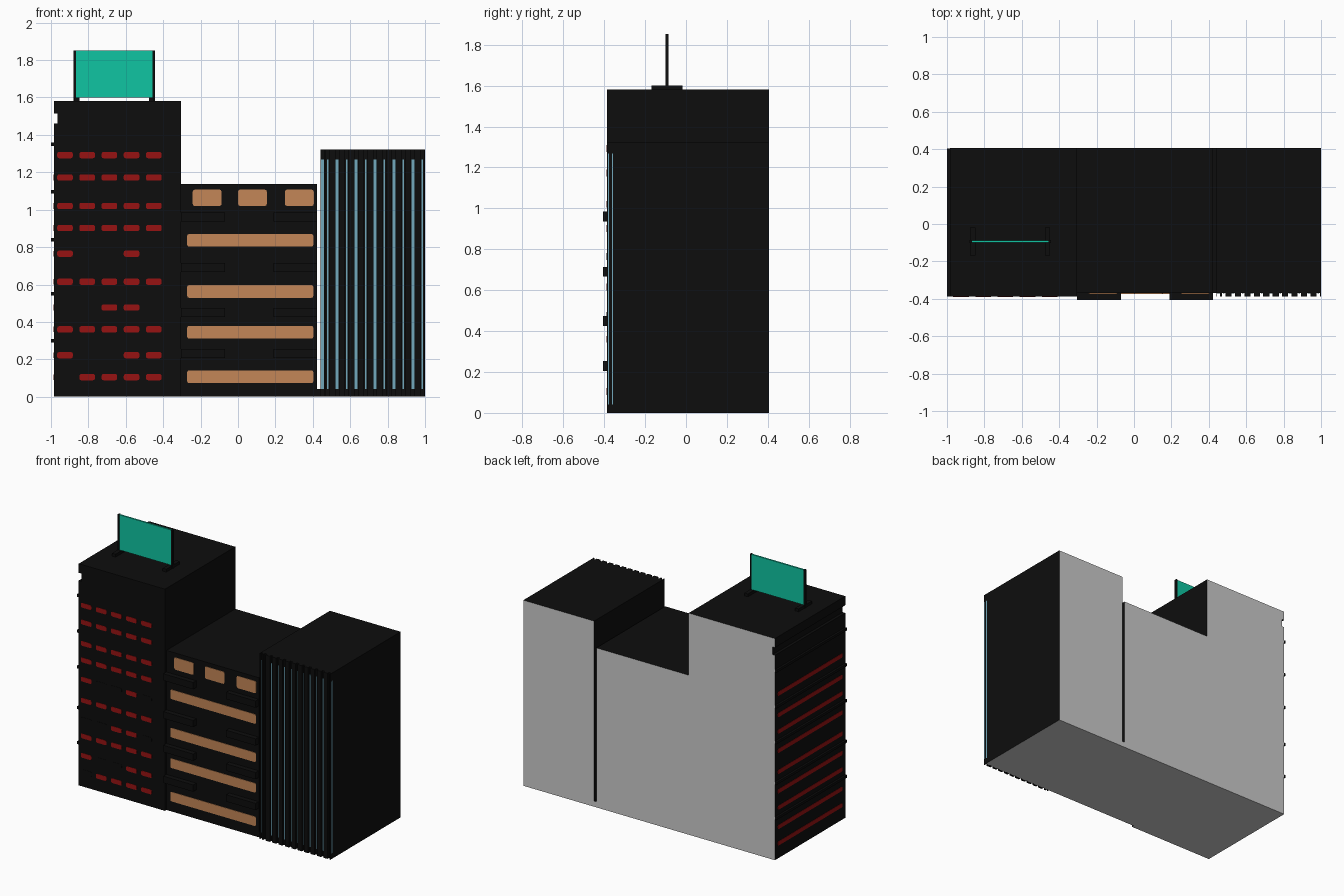
import bpy, bmesh

cube = bpy.data.objects.get("Cube")
if cube:
    bpy.data.objects.remove(cube)


def material(name, rgb):
    m = bpy.data.materials.new(name)
    m.use_nodes = True
    m.diffuse_color = (*rgb, 1)
    m.node_tree.nodes["Principled BSDF"].inputs["Base Color"].default_value = (*rgb, 1)
    return m


BLACK = material("black", (0.004, 0.004, 0.004))
GREY = material("pale grey", (0.6, 0.6, 0.6))
RED = material("red", (0.31, 0.006, 0.006))
TAN = material("tan", (0.55, 0.24, 0.095))
BLUE = material("pale blue", (0.17, 0.40, 0.51))
TEAL = material("teal", (0.005, 0.56, 0.36))

BACK = 0.405      # rear wall
TOWER_Y = -0.387  # front of the tall tower and of the fins
WALL_Y = -0.37    # front of the lower buildings


def finish(name, bm, mats):
    bmesh.ops.recalc_face_normals(bm, faces=bm.faces)
    mesh = bpy.data.meshes.new(name)
    bm.to_mesh(mesh)
    bm.free()
    for m in mats:
        mesh.materials.append(m)
    ob = bpy.data.objects.new(name, mesh)
    bpy.context.collection.objects.link(ob)
    return ob


def block(name, outline, front):
    """Extrude an x-z outline to the rear wall; rear and underside are grey."""
    bm = bmesh.new()
    face = bm.faces.new([bm.verts.new((x, front, z)) for x, z in outline])
    new = bmesh.ops.extrude_face_region(bm, geom=[face])["geom"]
    for v in new:
        if isinstance(v, bmesh.types.BMVert):
            v.co.y = BACK
    for f in bm.faces:
        c = f.calc_center_median()
        if c.y > BACK - 0.001 or c.z < 0.001:
            f.material_index = 1
    return finish(name, bm, [BLACK, GREY])


def boxes(name, spans, mat, round_axis=None, radius=0.01):
    """Join boxes given as (x0, x1, y0, y1, z0, z1); optionally round edges along an axis."""
    bm = bmesh.new()
    for x0, x1, y0, y1, z0, z1 in spans:
        verts = bmesh.ops.create_cube(bm, size=1)["verts"]
        for v in verts:
            v.co = (x1 if v.co.x > 0 else x0,
                    y1 if v.co.y > 0 else y0,
                    z1 if v.co.z > 0 else z0)
    if round_axis is not None:
        edges = []
        for e in bm.edges:
            d = e.verts[0].co - e.verts[1].co
            if abs(d[round_axis]) > d.length * 0.99:
                edges.append(e)
        bmesh.ops.bevel(bm, geom=edges, offset=radius, segments=2,
                        profile=0.5, affect='EDGES')
    return finish(name, bm, [mat])


def rect(x0, x1, z0, z1):
    return [(x0, z0), (x1, z0), (x1, z1), (x0, z1)]


# Main masses
block("tall_tower", [(-0.985, 0), (-0.305, 0), (-0.305, 1.58), (-0.985, 1.58),
                     (-0.985, 1.515), (-0.965, 1.515), (-0.965, 1.46), (-0.985, 1.46)], TOWER_Y)
block("middle_building", rect(-0.305, 0.423, 0, 1.137), WALL_Y)
block("right_tower", rect(0.441, 0.999, 0, 1.323), WALL_Y)
block("gap_base", rect(0.423, 0.441, 0, 0.04), WALL_Y)

# Ledges along the outer side of the tall tower
boxes("side_ledges", [(-1.0, -0.98, TOWER_Y, BACK - 0.001, z - 0.009, z + 0.009)
                      for z in (0.30, 0.55, 0.84, 1.095, 1.35)], BLACK)

# Tall tower windows: each row lists the lit columns
rows = {1.292: "01234", 1.172: "01234", 1.02: "01234", 0.902: "01234", 0.765: "03",
        0.615: "01234", 0.477: "23", 0.36: "01234", 0.222: "034", 0.105: "1234"}
lit, unlit = [], []
for z, cols in rows.items():
    for i in range(5):
        x = -0.925 + i * 0.1187
        target = lit if str(i) in cols else unlit
        target.append((x - 0.042, x + 0.042, TOWER_Y - 0.002, TOWER_Y + 0.004,
                       z - 0.017, z + 0.017))
boxes("lit_windows", lit, RED, 1)
boxes("unlit_windows", unlit, BLACK, 1)
boxes("side_strip_windows", [(-0.987, -0.981, -0.355, 0.375, z - 0.015, z + 0.015)
                             for z in rows if z < 1.2], RED, 0)

# Rooftop sign with posts and feet
boxes("sign_panel", [(-0.867, -0.456, -0.099, -0.087, 1.6, 1.85)], TEAL)
boxes("sign_posts", [(x - 0.006, x + 0.006, -0.101, -0.085, 1.58, 1.852)
                     for x in (-0.873, -0.45)], BLACK)
boxes("sign_feet", [(x - 0.014, x + 0.014, -0.168, -0.018, 1.575, 1.6)
                    for x in (-0.862, -0.462)], BLACK)

# Middle building windows and balconies
boxes("upper_windows", [(x - 0.077, x + 0.077, WALL_Y - 0.003, WALL_Y + 0.004, 1.02, 1.107)
                        for x in (-0.165, 0.077, 0.328)], TAN, 1)
boxes("strip_windows", [(-0.272, 0.403, WALL_Y - 0.003, WALL_Y + 0.004, z - 0.034, z + 0.034)
                        for z in (0.107, 0.345, 0.563, 0.836)], TAN, 1)
boxes("balconies", [(x0, x1, -0.405, WALL_Y + 0.005, z - 0.024, z + 0.024)
                    for z in (0.23, 0.45, 0.69, 0.96)
                    for x0, x1 in ((-0.305, -0.07), (0.19, 0.422))], BLACK)

# Right tower: upright fins with narrow glass between them
gaps = [(0.452, 0.007)] + [(0.48 + i * 0.0505, 0.009) for i in range(11)]
fins, glass = [], []
start = 0.441
for i, (x, half) in enumerate(gaps):
    fins.append((start, x - half, TOWER_Y, WALL_Y + 0.005, 0, 1.323))
    start = x + half
    w = 0.008 if i % 2 == 0 else 0.004
    glass.append((x - w, x + w, WALL_Y - 0.002, WALL_Y + 0.004, 0.04, 1.268))
fins.append((start, 0.999, TOWER_Y, WALL_Y + 0.005, 0, 1.323))
boxes("fins", fins, BLACK)
boxes("front_glass", glass, BLUE)
boxes("side_glass", [(0.995, 1.0, y - 0.003, y + 0.003, 0.04, 1.268)
                     for y in (-0.379, -0.36)], BLUE)
